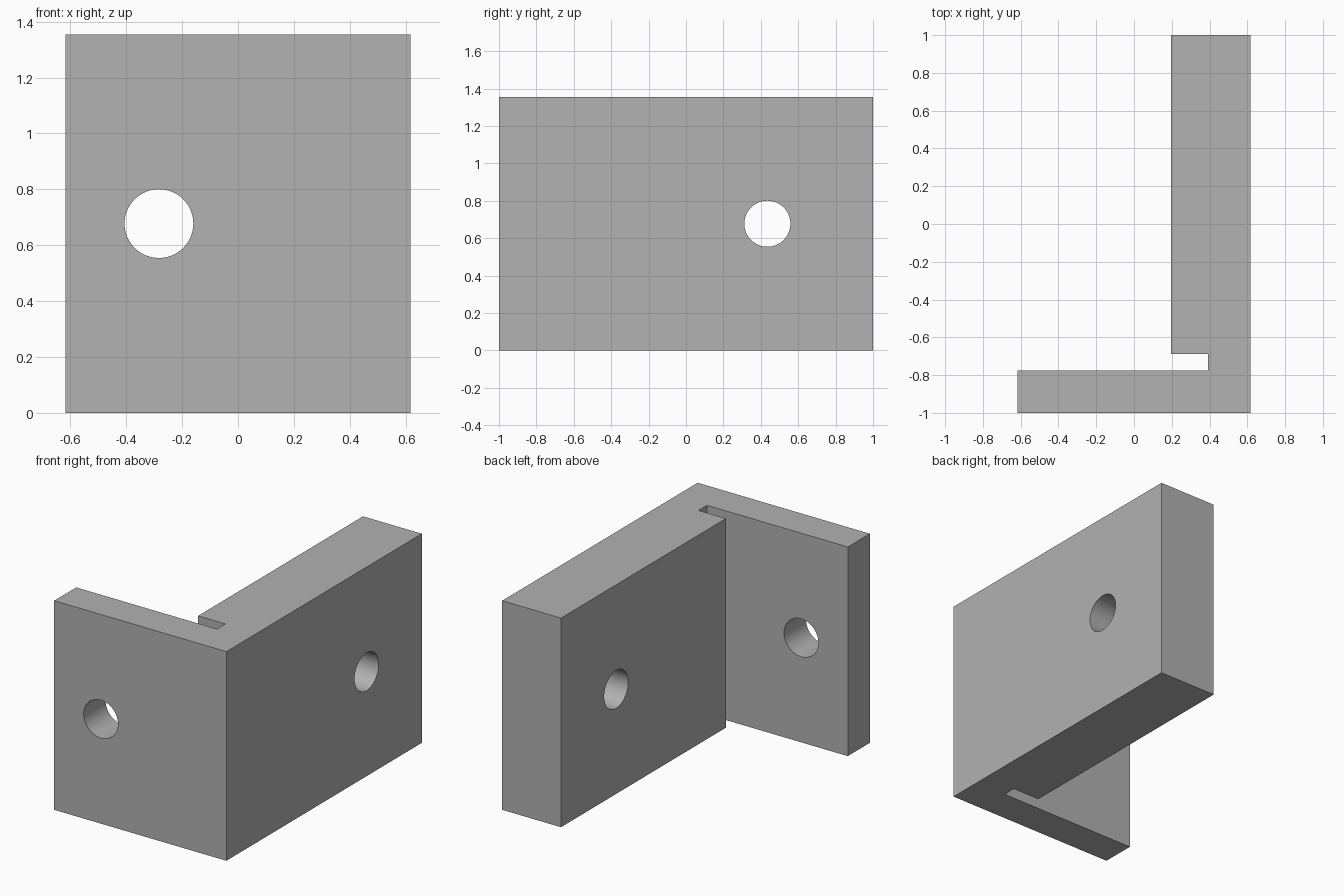
import bpy
import bmesh
from math import radians

cube = bpy.data.objects.get("Cube")
if cube:
    bpy.data.objects.remove(cube, do_unlink=True)

HEIGHT = 1.355
HOLE_Z = HEIGHT / 2
HOLE_RADIUS = 0.123

grey = bpy.data.materials.new("plain grey")
grey.use_nodes = True
colour = (0.445, 0.445, 0.445, 1)
grey.diffuse_color = colour
grey.node_tree.nodes["Principled BSDF"].inputs["Base Color"].default_value = colour

# Angle bracket: L-shaped plan with a relief slot in the inner corner
plan = [(-0.617, -1), (0.617, -1), (0.617, 1), (0.196, 1),
        (0.196, -0.688), (0.392, -0.688), (0.392, -0.775), (-0.617, -0.775)]
bm = bmesh.new()
base = bm.faces.new([bm.verts.new((x, y, 0)) for x, y in plan])
top = bmesh.ops.extrude_face_region(bm, geom=[base])
bmesh.ops.translate(bm, vec=(0, 0, HEIGHT),
                    verts=[v for v in top["geom"] if isinstance(v, bmesh.types.BMVert)])
bmesh.ops.recalc_face_normals(bm, faces=bm.faces)
mesh = bpy.data.meshes.new("angle_bracket")
bm.to_mesh(mesh)
bm.free()
mesh.materials.append(grey)
bracket = bpy.data.objects.new("angle_bracket", mesh)
bpy.context.collection.objects.link(bracket)


def drill(name, location, rotation):
    """Cut a round bolt hole through one plate of the bracket."""
    bpy.ops.mesh.primitive_cylinder_add(vertices=64, radius=HOLE_RADIUS, depth=0.6,
                                        location=location, rotation=rotation)
    cutter = bpy.context.object
    cutter.name = name
    cutter.hide_render = True
    cutter.data.materials.append(grey)
    cut = bracket.modifiers.new(name, "BOOLEAN")
    cut.operation = "DIFFERENCE"
    cut.solver = "EXACT"
    cut.object = cutter
    bpy.context.view_layer.objects.active = bracket
    bpy.ops.object.modifier_apply(modifier=cut.name)
    bpy.data.objects.remove(cutter, do_unlink=True)


# Bolt holes: one in the front plate, one in the thick side plate
drill("front_hole_cutter", (-0.283, -0.89, HOLE_Z), (radians(90), 0, 0))
drill("side_hole_cutter", (0.41, 0.435, HOLE_Z), (0, radians(90), 0))

# Smooth hole walls, crisp plate edges
bpy.ops.object.select_all(action="DESELECT")
bracket.select_set(True)
bpy.context.view_layer.objects.active = bracket
bpy.ops.object.shade_smooth_by_angle(angle=radians(30))
